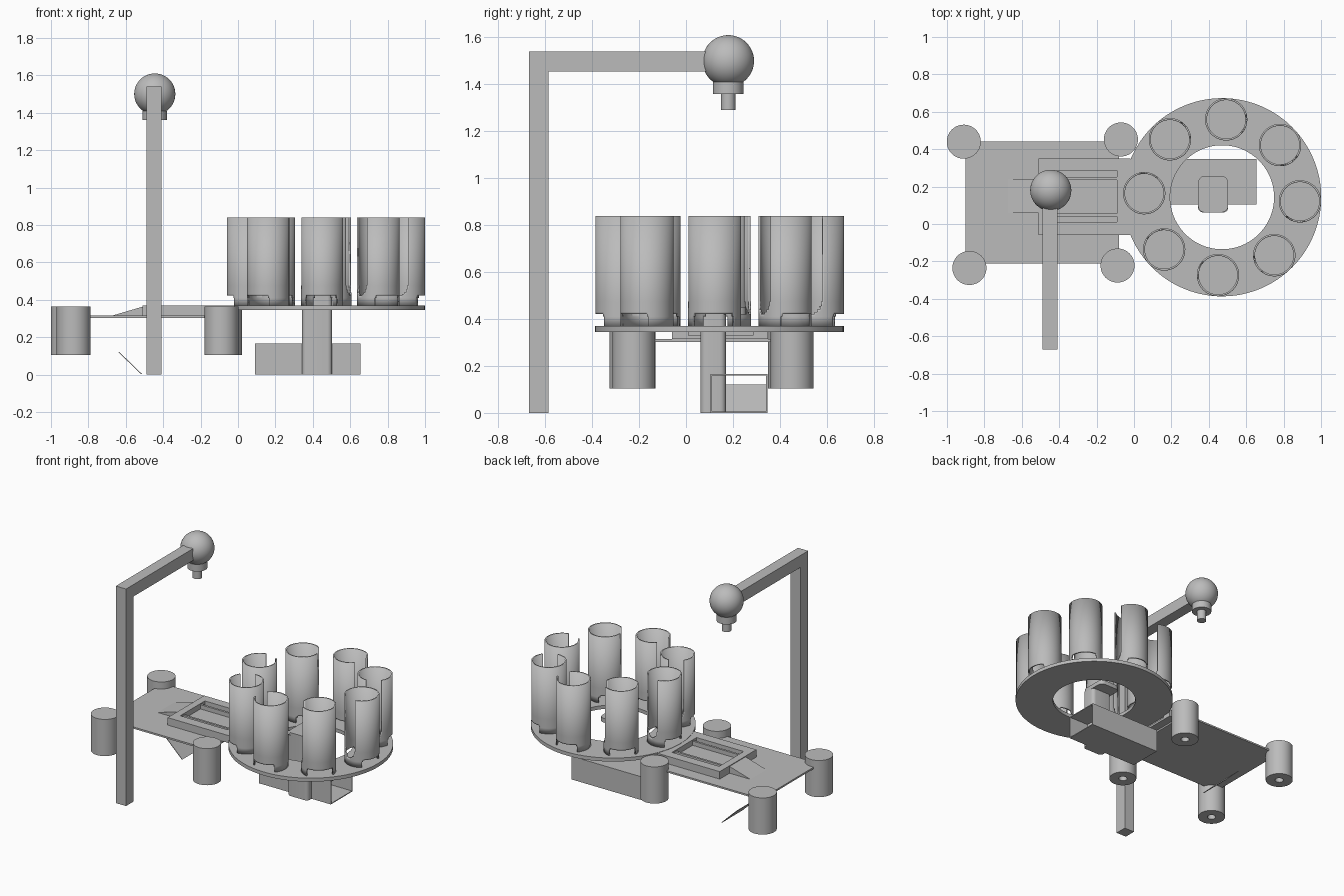
import bpy, bmesh
from math import radians, cos, sin, pi
from mathutils import Vector

cube = bpy.data.objects.get("Cube")
if cube:
    bpy.data.objects.remove(cube, do_unlink=True)

grey = bpy.data.materials.new("plain grey")
grey.use_nodes = True
COLOUR = (0.5, 0.5, 0.5, 1)
grey.diffuse_color = COLOUR
grey.node_tree.nodes["Principled BSDF"].inputs["Base Color"].default_value = COLOUR


def finish(name, bm, smooth=False):
    me = bpy.data.meshes.new(name)
    bm.to_mesh(me)
    bm.free()
    me.materials.append(grey)
    ob = bpy.data.objects.new(name, me)
    bpy.context.collection.objects.link(ob)
    if smooth:
        bpy.ops.object.select_all(action='DESELECT')
        bpy.context.view_layer.objects.active = ob
        ob.select_set(True)
        bpy.ops.object.shade_smooth_by_angle(angle=radians(35))
    return ob


def extrude(name, points, direction, smooth=False):
    """Solid prism from a flat outline."""
    bm = bmesh.new()
    face = bm.faces.new([bm.verts.new(p) for p in points])
    res = bmesh.ops.extrude_face_region(bm, geom=[face])
    moved = [v for v in res["geom"] if isinstance(v, bmesh.types.BMVert)]
    bmesh.ops.translate(bm, verts=moved, vec=direction)
    bmesh.ops.recalc_face_normals(bm, faces=bm.faces)
    return finish(name, bm, smooth)


def box(name, x0, x1, y0, y1, z0, z1):
    return extrude(name, [(x0, y0, z0), (x1, y0, z0), (x1, y1, z0), (x0, y1, z0)], (0, 0, z1 - z0))


def lathe(name, x, y, profile, steps=64, closed=False):
    """Spin an (r, z) profile round a vertical axis."""
    bm = bmesh.new()
    pts = profile + profile[:1] if closed else profile
    vs = [bm.verts.new((r, 0, z)) for r, z in pts]
    edges = [bm.edges.new(pair) for pair in zip(vs, vs[1:])]
    bmesh.ops.spin(bm, geom=vs + edges, cent=(0, 0, 0), axis=(0, 0, 1), angle=2 * pi, steps=steps)
    bmesh.ops.remove_doubles(bm, verts=bm.verts, dist=1e-4)
    bmesh.ops.recalc_face_normals(bm, faces=bm.faces)
    bmesh.ops.translate(bm, verts=bm.verts, vec=(x, y, 0))
    return finish(name, bm, True)


def rounded(x0, x1, y0, y1, r, z):
    """Outline of a rectangle with rounded corners."""
    corners = [(x1 - r, y1 - r), (x0 + r, y1 - r), (x0 + r, y0 + r), (x1 - r, y0 + r)]
    return [(cx + r * cos(a), cy + r * sin(a), z)
            for i, (cx, cy) in enumerate(corners)
            for a in [(i + k / 5) * pi / 2 for k in range(6)]]


# Lamp-like post with arm, ball and nozzle
extrude("post_and_arm", [(-0.49, y, z) for y, z in
        [(-0.67, 0), (-0.585, 0), (-0.585, 1.455), (0.12, 1.455), (0.12, 1.54), (-0.67, 1.54)]],
        (0.08, 0, 0))
BALL_X, BALL_Y, BALL_Z, BALL_R = -0.445, 0.18, 1.5, 0.11
lathe("ball", BALL_X, BALL_Y, [(BALL_R * sin(k * pi / 24), BALL_Z + BALL_R * cos(k * pi / 24))
                               for k in range(25)], 48)
lathe("collar_and_nozzle", BALL_X, BALL_Y,
      [(0, 1.41), (0.065, 1.41), (0.065, 1.36), (0.031, 1.36), (0.031, 1.29), (0, 1.29)], 48)

# Carousel ring
CX, CY, DECK = 0.471, 0.143, 0.37
lathe("carousel_ring", CX, CY, [(0.278, 0.345), (0.53, 0.345), (0.53, DECK), (0.278, DECK)], 96, True)


# Slotted tubes standing on the ring
def tube(name, angle):
    r, steps = 0.113, 120
    rows = [DECK, 0.41, 0.422, 0.43, 0.44, 0.455, 0.475, 0.84]
    cx, cy = CX + 0.417 * cos(angle), CY + 0.417 * sin(angle)
    bm = bmesh.new()
    grid = [[bm.verts.new((cx + r * cos(angle + 2 * pi * i / steps),
                           cy + r * sin(angle + 2 * pi * i / steps), z))
             for i in range(steps)] for z in rows]
    slot_half = [0, 0, 8, 15, 20, 24, 27]
    for j in range(len(rows) - 1):
        for i in range(steps):
            a = (i + 0.5) * 360 / steps
            a = a - 360 if a > 180 else a
            outer = j < 2 and abs(a) < (52 if j == 0 else 48)
            inner = j < 2 and abs(a) > (150 if j == 0 else 155)
            slot = abs(a + 102) < slot_half[j]
            if not (outer or inner or slot):
                k = (i + 1) % steps
                bm.faces.new((grid[j][i], grid[j][k], grid[j + 1][k], grid[j + 1][i]))
    bmesh.ops.delete(bm, geom=[v for v in bm.verts if not v.link_faces], context='VERTS')
    ob = finish(name, bm, True)
    wall = ob.modifiers.new("wall", 'SOLIDIFY')
    wall.thickness = 0.01
    wall.offset = -1
    # keep the wall before the smoothing step
    if len(ob.modifiers) > 1:
        ob.modifiers.move(len(ob.modifiers) - 1, 0)


for n in range(8):
    tube(f"tube_{n + 1}", radians(-3 + 45 * n))

# Base plate and its four drums, hollow at the bottom
box("base_plate", -0.9, -0.08, -0.21, 0.44, 0.303, 0.315)
DRUMS = {"back_right": (-0.91, 0.44), "back_left": (-0.07, 0.452),
         "front_right": (-0.88, -0.235), "front_left": (-0.088, -0.222)}
for place, (x, y) in DRUMS.items():
    lathe("drum_" + place, x, y,
          [(0, 0.365), (0.091, 0.365), (0.091, 0.105), (0.028, 0.105), (0.028, 0.18), (0, 0.18)], 48)

# Feed tray with side rails, guides and ramp
box("tray_floor", -0.51, -0.02, -0.06, 0.35, 0.315, 0.33)
box("tray_rail_front", -0.51, -0.02, -0.06, 0.01, 0.315, 0.368)
box("tray_rail_back", -0.51, -0.02, 0.285, 0.35, 0.315, 0.368)
box("tray_end_inner", -0.09, -0.03, 0.01, 0.285, 0.315, 0.368)
box("tray_end_outer", -0.51, -0.46, 0.01, 0.285, 0.315, 0.368)
box("guide_front", -0.46, -0.08, 0.04, 0.055, 0.325, 0.36)
box("guide_back", -0.46, -0.08, 0.235, 0.25, 0.325, 0.36)
extrude("ramp", [(-0.68, 0.06, 0.313), (-0.5, 0.06, 0.313), (-0.5, 0.06, 0.366)], (0, 0.18, 0))

# Sloping plate below the base
extrude("sloping_plate", [(-0.64, 0.11, 0.12), (-0.634, 0.11, 0.12), (-0.514, 0.11, 0.004),
                          (-0.52, 0.11, 0.004)], (0, 0.23, 0))

# Open-ended duct under the ring
X0, X1, Y0, Y1, TOP, T = 0.09, 0.655, 0.105, 0.347, 0.165, 0.006
box("duct_bottom", X0, X1, Y0, Y1, 0, T)
box("duct_top", X0, X1, Y0, Y1, TOP - T, TOP)
box("duct_front", X0, X1, Y0, Y0 + T, T, TOP - T)
box("duct_back", X0, X1, Y1 - T, Y1, T, TOP - T)

# Centre column and its rounded cap
extrude("column", rounded(0.343, 0.503, 0.062, 0.17, 0.025, 0), (0, 0, 0.43), True)
extrude("column_cap", rounded(0.343, 0.503, 0.062, 0.257, 0.035, 0.42), (0, 0, 0.03), True)
